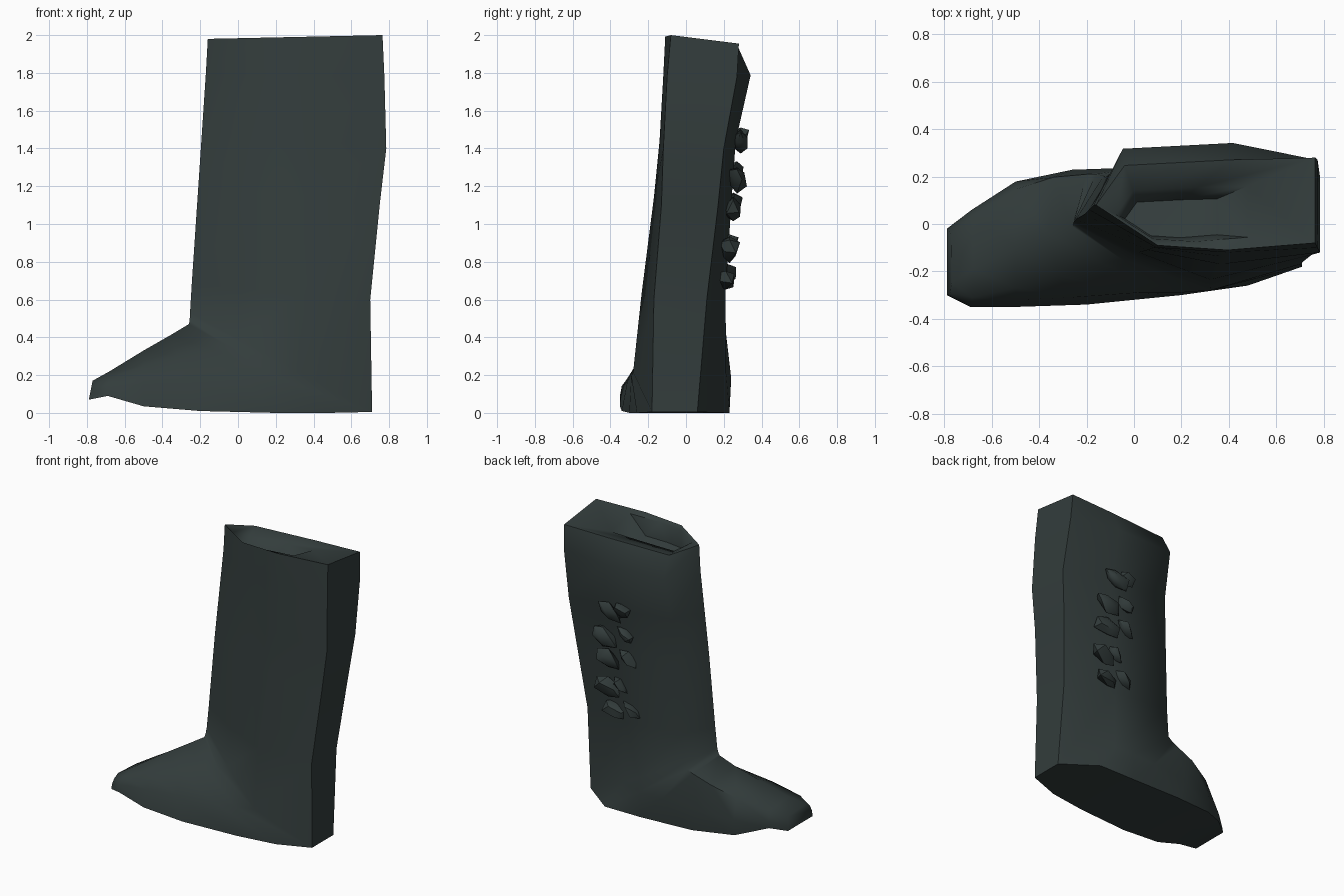
import bpy, bmesh, math, random
from mathutils import Vector

if "Cube" in bpy.data.objects:
    bpy.data.objects.remove(bpy.data.objects["Cube"], do_unlink=True)

random.seed(4)

# One dark leather colour
leather = bpy.data.materials.new("dark_slate_leather")
leather.use_nodes = True
tone = (0.033, 0.046, 0.045, 1)
leather.diffuse_color = tone
leather.node_tree.nodes["Principled BSDF"].inputs["Base Color"].default_value = tone


def finish(name, bm, angle):
    """Turn a bmesh into a smooth shaded object with sharp creases."""
    bmesh.ops.recalc_face_normals(bm, faces=bm.faces)
    mesh = bpy.data.meshes.new(name)
    bm.to_mesh(mesh)
    bm.free()
    mesh.materials.append(leather)
    obj = bpy.data.objects.new(name, mesh)
    bpy.context.collection.objects.link(obj)
    bpy.ops.object.select_all(action="DESELECT")
    obj.select_set(True)
    bpy.context.view_layer.objects.active = obj
    bpy.ops.object.shade_smooth_by_angle(angle=math.radians(angle))
    return obj


def mix(a, b, t):
    return a + (b - a) * t


# Sections fanning from the toe round the ankle and up the shaft:
# instep x z, heel x z, then y of instep, front, fold, heel front, heel back, back
sections = [
    (-.77, .17, -.79, .07, -.25, -.29, -.30, -.30, -.02, -.02),
    (-.68, .22, -.69, .09, -.19, -.31, -.34, -.35, .05, .06),
    (-.50, .33, -.50, .035, -.10, -.27, -.32, -.35, .17, .18),
    (-.36, .41, -.20, .01, -.04, -.22, -.31, -.34, .22, .23),
    (-.26, .47, .20, 0, -.01, -.17, -.29, -.30, .23, .24),
    (-.256, .49, .48, 0, 0, -.15, -.29, -.26, .23, .24),
    (-.254, .53, .71, .005, .01, -.14, -.28, -.18, .06, .23),
    (-.245, .68, .70, .60, .02, -.12, -.235, -.17, .11, .22),
    (-.21, 1.2, .75, 1.1, .04, -.11, -.17, -.13, .17, .25),
    (-.19, 1.5, .785, 1.4, .06, -.10, -.14, -.12, .20, .27),
    (-.17, 1.8, .775, 1.78, .08, -.10, -.12, -.10, .27, .35),
    (-.16, 1.98, .765, 2.0, .08, -.09, -.11, -.08, .28, .27),
]


def section_points(ax, az, bx, bz, y_instep, y_front, y_fold, y_hf, y_hb, y_back):
    """Seven-sided outline: instep, front ridge, fold, heel pair, back pair."""
    outline = [
        (0, y_instep),
        (.28, y_front),
        (.6, y_fold),
        (1, y_hf),
        (1, y_hb),
        (.62, mix(y_back, y_hb, .1)),
        (.13, mix(y_back, y_instep, .12)),
    ]
    return [Vector((mix(ax, bx, u), y, mix(az, bz, u))) for u, y in outline]


# Boot body: the rim dips at the back, with a caved-in opening toward the front
bm = bmesh.new()
loops = [section_points(*s) for s in sections]
rim = loops[-1]
for p in rim[4:]:
    p.z -= .045
mouth = Vector((.05, -.02, 0))
for scale, drop in ((.6, .02), (.42, .14)):
    loops.append([Vector((mix(mouth.x, p.x, scale), mix(mouth.y, p.y, scale), p.z - drop))
                  for p in rim])
rings = [[bm.verts.new(p) for p in loop] for loop in loops]
for low, high in zip(rings, rings[1:]):
    for i in range(len(low)):
        j = (i + 1) % len(low)
        bm.faces.new((low[i], low[j], high[j], high[i]))
bm.faces.new(rings[0])
bm.faces.new(rings[-1])
finish("boot_body", bm, 60)


# Crumpled lace knots scattered up the back of the shaft
def lace_fold(name, x, y, z, width, height):
    fold = bmesh.new()
    bmesh.ops.create_icosphere(fold, subdivisions=1, radius=1)
    for v in fold.verts:
        crumple = random.uniform(.6, 1.15)
        v.co = Vector((x + v.co.x * width * crumple,
                       y + v.co.y * .06 * crumple,
                       z + v.co.z * height * crumple + v.co.x * .03))
    return finish(name, fold, 40)


for row, height in enumerate((.70, .86, 1.07, 1.24, 1.43)):
    depth = mix(.21, .29, row / 4)
    lace_fold(f"lace_fold_{row}", .44 + random.uniform(-.06, .06), depth, height, .11, .07)
    lace_fold(f"lace_end_{row}", .32 + random.uniform(-.05, .05), depth, height + .04, .07, .05)
